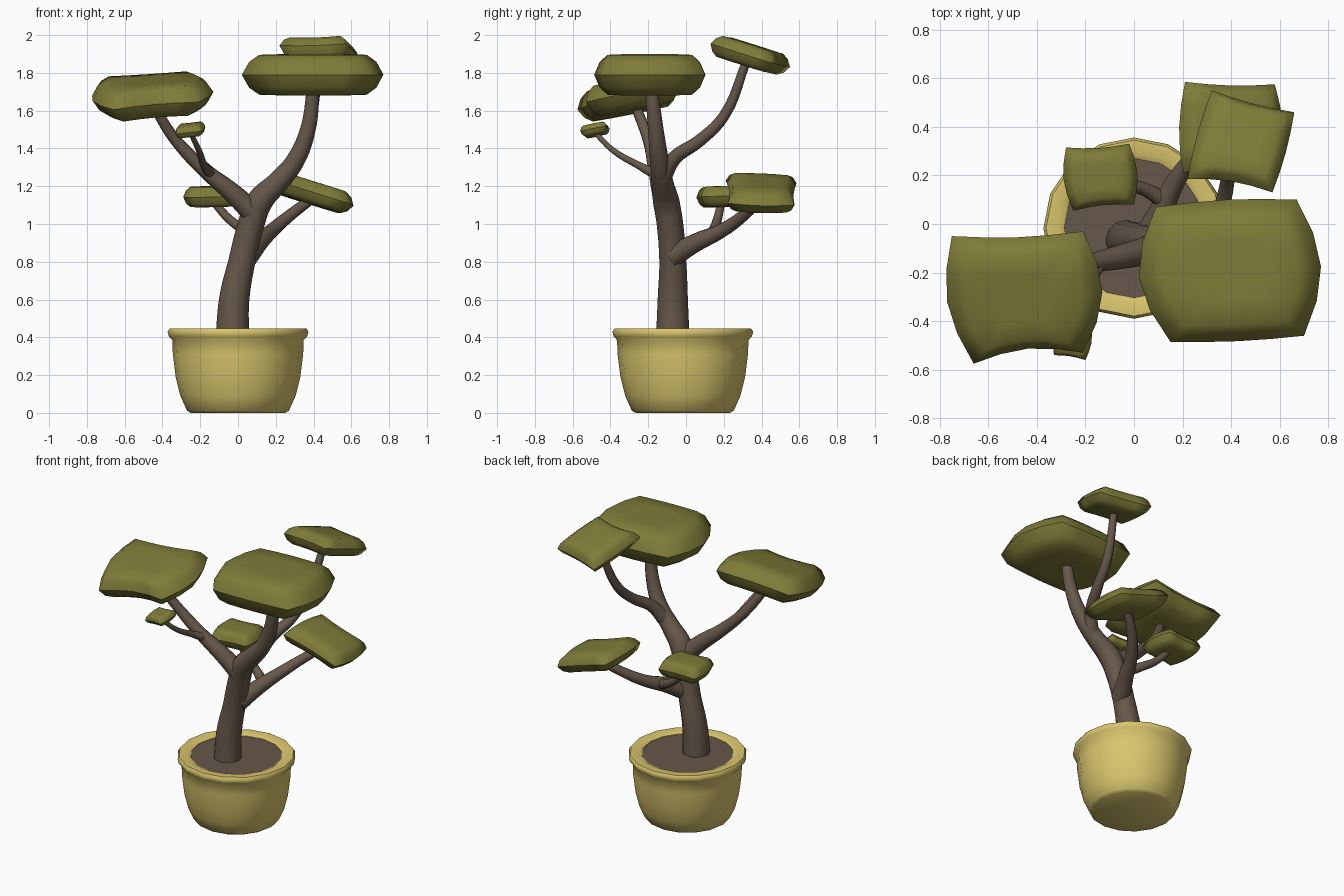
import bpy, bmesh, math
from mathutils import Vector

if "Cube" in bpy.data.objects:
    bpy.data.objects.remove(bpy.data.objects["Cube"])


def material(name, rgb):
    m = bpy.data.materials.new(name)
    m.diffuse_color = (*rgb, 1)
    m.use_nodes = True
    m.node_tree.nodes["Principled BSDF"].inputs["Base Color"].default_value = m.diffuse_color
    return m


LEAF = material("leaf_olive", (0.21, 0.2, 0.04))
BARK = material("bark_brown", (0.135, 0.097, 0.07))
CLAY = material("pot_yellow", (0.70, 0.565, 0.155))


def finish(name, bm, mat):
    bmesh.ops.recalc_face_normals(bm, faces=bm.faces)
    for f in bm.faces:
        f.smooth = True
    me = bpy.data.meshes.new(name)
    bm.to_mesh(me)
    bm.free()
    me.materials.append(mat)
    ob = bpy.data.objects.new(name, me)
    bpy.context.collection.objects.link(ob)
    return ob


def smooth_by_angle(ob, degrees):
    bpy.ops.object.select_all(action='DESELECT')
    ob.select_set(True)
    bpy.context.view_layer.objects.active = ob
    bpy.ops.object.shade_smooth_by_angle(angle=math.radians(degrees))


def bridge(bm, a, b):
    n = len(a)
    for i in range(n):
        bm.faces.new((a[i], a[(i + 1) % n], b[(i + 1) % n], b[i]))


def lathe(name, profile, mat, cy=-0.017, sides=16):
    bm = bmesh.new()
    rings = []
    for r, z in profile:
        rings.append([bm.verts.new((r * math.cos(2 * math.pi * i / sides),
                                    cy + r * math.sin(2 * math.pi * i / sides), z))
                      for i in range(sides)])
    for a, b in zip(rings, rings[1:]):
        bridge(bm, a, b)
    bm.faces.new(rings[0])
    bm.faces.new(rings[-1])
    ob = finish(name, bm, mat)
    smooth_by_angle(ob, 50)


def branch(name, pts):
    """Tapered tube through (x, y, z, radius) points."""
    cu = bpy.data.curves.new(name, 'CURVE')
    cu.dimensions = '3D'
    cu.bevel_depth = 1.0
    cu.bevel_resolution = 4
    cu.resolution_u = 5
    cu.use_fill_caps = True
    sp = cu.splines.new('BEZIER')
    sp.bezier_points.add(len(pts) - 1)
    for bp, (x, y, z, r) in zip(sp.bezier_points, pts):
        bp.co = (x, y, z)
        bp.radius = r
        bp.handle_left_type = bp.handle_right_type = 'AUTO'
    cu.materials.append(BARK)
    ob = bpy.data.objects.new(name, cu)
    bpy.context.collection.objects.link(ob)
    bpy.ops.object.select_all(action='DESELECT')
    ob.select_set(True)
    bpy.context.view_layer.objects.active = ob
    bpy.ops.object.convert(target='MESH')
    smooth_by_angle(bpy.context.view_layer.objects.active, 60)


def pad(name, corners, bulges, h, seg=4):
    """Pillow-like leaf cushion: corners run back-left, back-right, front-right, front-left."""
    c = [Vector(p) for p in corners]
    mid = sum(c, Vector()) / 4
    up = (c[3] - c[1]).cross(c[2] - c[0]).normalized()
    if up.z < 0:
        up.negate()
    outline = []
    for k in range(4):
        a, b = c[k], c[(k + 1) % 4]
        out = (b - a).cross(up).normalized()
        if out.dot((a + b) / 2 - mid) < 0:
            out.negate()
        for i in range(seg):
            t = i / seg
            outline.append(a.lerp(b, t) + out * bulges[k] * math.sin(math.pi * t))
    bm = bmesh.new()

    def ring(s, k):
        return [bm.verts.new(mid + (p - mid) * s + up * h * k) for p in outline]

    rim = ring(1, 0)
    n = len(rim)
    for side in (1, -1):
        prev = rim
        for s, k in ((0.9, 0.62), (0.76, 0.96), (0.4, 1.0)):
            cur = ring(s, k * side)
            bridge(bm, prev, cur)
            prev = cur
        tip = bm.verts.new(mid + up * h * 0.97 * side)
        for i in range(n):
            bm.faces.new((prev[i], prev[(i + 1) % n], tip))
    # crisp seam around the cushion
    for i in range(n):
        bm.edges.get((rim[i], rim[(i + 1) % n])).smooth = False
    finish(name, bm, LEAF)


# Pot and soil
lathe("pot", [(0.25, 0), (0.27, 0.012), (0.305, 0.09), (0.33, 0.19), (0.345, 0.31),
              (0.348, 0.385), (0.366, 0.405), (0.373, 0.43), (0.362, 0.446),
              (0.31, 0.446), (0.288, 0.435), (0.28, 0.40)], CLAY)
lathe("soil", [(0.28, 0.40), (0.29, 0.432)], BARK, sides=32)

# Trunk and branches
branch("trunk", [(-.03, -.07, .41, .088), (-.02, -.07, .6, .08), (.02, -.07, .8, .071),
                 (.07, -.085, 1.0, .07), (.115, -.105, 1.12, .07), (.21, -.125, 1.22, .058),
                 (.3, -.14, 1.33, .05), (.37, -.16, 1.5, .041), (.40, -.185, 1.74, .033)])
branch("left_branch", [(.09, -.1, 1.05, .062), (-.03, -.13, 1.165, .052), (-.17, -.16, 1.28, .04),
                       (-.335, -.2, 1.45, .031), (-.45, -.27, 1.63, .026)])
branch("small_front_branch", [(-.14, -.155, 1.26, .03), (-.18, -.25, 1.31, .02),
                              (-.205, -.38, 1.385, .016), (-.25, -.48, 1.48, .013)])
branch("top_back_branch", [(.24, -.13, 1.24, .05), (.3, -.06, 1.35, .038), (.36, .07, 1.44, .033),
                           (.39, .2, 1.57, .029), (.43, .32, 1.86, .023)])
branch("low_right_branch", [(.05, -.07, .83, .06), (.11, .05, .90, .05), (.18, .19, .965, .038),
                            (.28, .31, 1.05, .031), (.40, .40, 1.14, .026)])
branch("low_left_branch", [(.13, .09, .92, .035), (.05, .14, .96, .028),
                           (-.04, .165, 1.02, .024), (-.14, .19, 1.13, .02)])

# Leaf cushions
pad("large_right_leaves", [(.09, .07, 1.79), (.67, .10, 1.79), (.70, -.46, 1.79), (.15, -.485, 1.79)],
    (.015, .085, .01, .1), .11)
pad("large_left_leaves", [(-.75, -.05, 1.71), (-.21, -.03, 1.745), (-.21, -.53, 1.645), (-.66, -.575, 1.605)],
    (-.015, .08, -.04, .065), .085)
pad("top_back_leaves", [(.32, .55, 1.83), (.66, .46, 1.85), (.57, .13, 1.955), (.22, .185, 1.945)],
    (-.01, .01, -.02, .01), .06)
pad("low_right_leaves", [(.21, .585, 1.215), (.58, .575, 1.10), (.585, .22, 1.11), (.2, .21, 1.23)],
    (-.01, .03, -.015, .02), .06)
pad("low_left_leaves", [(-.28, .315, 1.145), (-.02, .33, 1.15), (.0, .08, 1.145), (-.25, .055, 1.14)],
    (-.01, .025, -.01, .025), .055)
pad("small_front_leaves", [(-.31, -.405, 1.505), (-.175, -.42, 1.52), (-.2, -.56, 1.49), (-.33, -.54, 1.475)],
    (-.004, .012, -.006, .01), .03)
